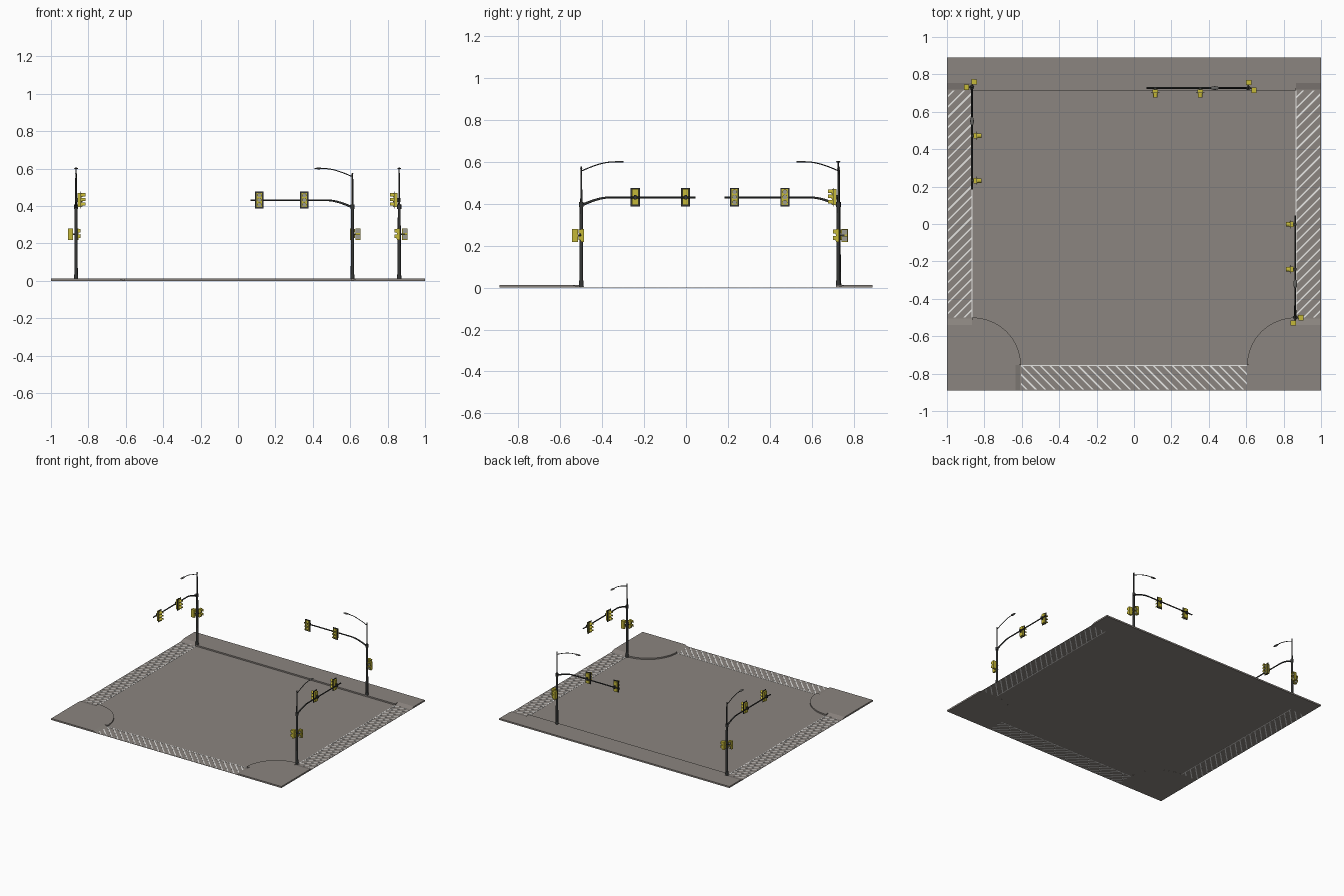
import bpy, bmesh, math
from mathutils import Matrix, Vector

if "Cube" in bpy.data.objects:
    bpy.data.objects.remove(bpy.data.objects["Cube"])


def mat(name, r, g, b):
    m = bpy.data.materials.new(name)
    m.diffuse_color = (r, g, b, 1)
    m.use_nodes = True
    m.node_tree.nodes["Principled BSDF"].inputs["Base Color"].default_value = m.diffuse_color
    return m


PAVE = mat("warm_grey_paving", 0.26, 0.235, 0.215)
WHITE = mat("road_paint_white", 0.80, 0.80, 0.78)
DARK = mat("dark_metal", 0.035, 0.037, 0.036)
YELLOW = mat("signal_yellow", 0.56, 0.48, 0.04)
GREY = mat("lamp_grey", 0.13, 0.13, 0.125)
LENS = mat("lens_grey", 0.33, 0.33, 0.28)


def to_mesh(bm, name, material):
    bmesh.ops.recalc_face_normals(bm, faces=bm.faces)
    me = bpy.data.meshes.new(name)
    bm.to_mesh(me)
    bm.free()
    me.materials.append(material)
    return me


def place(name, me, matrix=Matrix()):
    ob = bpy.data.objects.new(name, me)
    ob.matrix_world = matrix
    bpy.context.collection.objects.link(ob)
    return ob


def add_box(bm, x0, x1, y0, y1, z0, z1):
    m = Matrix.Translation(((x0 + x1) / 2, (y0 + y1) / 2, (z0 + z1) / 2))
    bmesh.ops.create_cube(bm, size=1, matrix=m @ Matrix.Diagonal((x1 - x0, y1 - y0, z1 - z0, 1)))


def add_prism(bm, pts, vec):
    f = bm.faces.new([bm.verts.new(p) for p in pts])
    ext = bmesh.ops.extrude_face_region(bm, geom=[f], use_keep_orig=True)["geom"]
    bmesh.ops.translate(bm, vec=vec, verts=[v for v in ext if isinstance(v, bmesh.types.BMVert)])


def box(name, material, *dims):
    bm = bmesh.new()
    add_box(bm, *dims)
    return to_mesh(bm, name, material)


def tube(name, pts, radii, material, sides=10):
    """Round bar through pts lying in the local XZ plane."""
    bm = bmesh.new()
    pts = [Vector(p) for p in pts]
    rings = []
    for i, p in enumerate(pts):
        t = (pts[min(i + 1, len(pts) - 1)] - pts[max(i - 1, 0)]).normalized()
        n = Vector((0, 1, 0)).cross(t)
        rings.append([bm.verts.new(p + radii[i] * (n * math.cos(a) + Vector((0, math.sin(a), 0))))
                      for a in [2 * math.pi * k / sides for k in range(sides)]])
    for a, b in zip(rings, rings[1:]):
        for k in range(sides):
            j = (k + 1) % sides
            f = bm.faces.new((a[k], a[j], b[j], b[k]))
            f.smooth = True
    bm.faces.new(rings[0])
    bm.faces.new(rings[-1])
    return to_mesh(bm, name, material)


# ---------- ground ----------
X, Y, H = 1.0, 0.89, 0.012
CX, CY, FX, FY, BY = 0.865, -0.50, 0.605, -0.755, 0.715   # road edges
RAMP = 0.04

place("road", box("road", PAVE, -X, X, -Y, Y, 0.0004, 0.0014))

# back sidewalk with kerb
bm = bmesh.new()
add_prism(bm, [(-X, Y, 0), (-X, BY + RAMP, 0), (-CX, BY + RAMP, 0), (-CX, BY, 0),
               (CX, BY, 0), (CX, BY + RAMP, 0), (X, BY + RAMP, 0), (X, Y, 0)], (0, 0, H))
place("back_sidewalk", to_mesh(bm, "back_sidewalk", PAVE))

for s, side in ((-1, "left"), (1, "right")):
    # rounded front corner
    arc = [(s * (CX - (CX - FX) * math.cos(a)), FY + (CY - FY) * math.sin(a), 0)
           for a in [math.pi / 2 * k / 16 for k in range(17)]]
    pts = [(s * X, -Y, 0), (s * (FX + RAMP * .7), -Y, 0), (s * (FX + RAMP * .7), FY, 0)] + arc
    pts += [(s * CX, CY - RAMP, 0), (s * X, CY - RAMP, 0)]
    bm = bmesh.new()
    add_prism(bm, pts, (0, 0, H))
    place(side + "_corner_sidewalk", to_mesh(bm, side + "_corner_sidewalk", PAVE))
    # kerb ramps
    bm = bmesh.new()
    for y0, y1 in ((BY, BY + RAMP), (CY, CY - RAMP)):
        add_prism(bm, [(s * CX, y0, 0), (s * CX, y1, 0), (s * CX, y1, H)], (s * (X - CX), 0, 0))
    x0, x1 = s * FX, s * (FX + RAMP * .7)
    add_prism(bm, [(x0, -Y, 0), (x1, -Y, 0), (x1, -Y, H)], (0, FY + Y, 0))
    place(side + "_kerb_ramps", to_mesh(bm, side + "_kerb_ramps", PAVE))


# ---------- crosswalks: diagonal hatching clipped to a rectangle ----------
def crosswalk(name, length, width, n, matrix, slope):
    bm = bmesh.new()
    step, w, z = length / n, 0.011, 0.0
    for k in range(-3, n + 3):
        u = (k + 0.5) * step
        add_prism(bm, [(u, 0, z), (u + w, 0, z), (u + w + slope * width, width, z),
                       (u + slope * width, width, z)], (0, 0, 0.0026))
    for x, d in ((0, -1), (length, 1)):
        bmesh.ops.bisect_plane(bm, geom=bm.verts[:] + bm.edges[:] + bm.faces[:],
                               plane_co=(x, 0, 0), plane_no=(d, 0, 0), clear_outer=True)
    add_box(bm, 0, length, width, width + 0.006, 0, 0.0026)   # edge line
    place(name, to_mesh(bm, name, WHITE), matrix)


T, RZ = Matrix.Translation, lambda d: Matrix.Rotation(math.radians(d), 4, 'Z')
SIDE, W = BY - CY, 0.125
crosswalk("left_crosswalk", SIDE, W, 22, T((-0.995, BY, 0)) @ RZ(-90), -1)
crosswalk("right_crosswalk", SIDE, W, 22, T((0.995, CY, 0)) @ RZ(90), -1)
crosswalk("front_crosswalk", 2 * FX, W, 24, T((-FX, -0.885, 0)), -1)

# ---------- signal pole parts: arm along +X, signals face +Y ----------
parts = []


def part(name, me, loc=(0, 0, 0), turn=0):
    parts.append((name, me, T(loc) @ RZ(turn)))


part("pole", tube("pole", [(0, 0, 0.002), (0, 0, 0.24), (0, 0, 0.40), (0, 0, 0.41), (0, 0, 0.575)],
                  [0.0095, 0.0085, 0.0075, 0.005, 0.004], DARK, 12))
part("pole_base", tube("pole_base", [(0, 0, 0.002), (0, 0, 0.035)], [0.012, 0.0105], DARK, 12))
part("arm_collar", tube("arm_collar", [(0, 0, 0.385), (0, 0, 0.408)], [0.011, 0.011], DARK, 12))


def rise(x0, z0, x1, z1, n=8):
    return [(x0 + (x1 - x0) * k / n, 0, z0 + (z1 - z0) * math.sin(math.pi / 2 * k / n)) for k in range(n + 1)]


arm = rise(0, 0.393, 0.14, 0.431) + [(0.545, 0, 0.431)]
part("signal_arm", tube("signal_arm", arm, [0.0062 - 0.0002 * k for k in range(len(arm))], DARK))
lamp_arm = rise(0, 0.557, 0.16, 0.601)
part("lamp_arm", tube("lamp_arm", lamp_arm, [0.0026] * len(lamp_arm), DARK, 8))

# pole-top cap and flattened lamp head
part("pole_cap", tube("pole_cap", [(0, 0, 0.57), (0, 0, 0.578)], [0.005, 0.003], DARK, 8))
bm = bmesh.new()
bmesh.ops.create_uvsphere(bm, u_segments=12, v_segments=8, radius=1,
                          matrix=T((0.18, 0, 0.601)) @ Matrix.Diagonal((0.025, 0.010, 0.0045, 1)))
for f in bm.faces:
    f.smooth = True
part("lamp_head", to_mesh(bm, "lamp_head", GREY))


def visor(bm, z, r, y0, y1):
    """Hood wrapping the top and sides of a lens."""
    angs = [math.radians(-25 + 230 * k / 10) for k in range(11)]
    pts = [(r * math.cos(a), y0, z + r * math.sin(a)) for a in angs]
    q = r - 0.0015
    pts += [(q * math.cos(a), y0, z + q * math.sin(a)) for a in reversed(angs)]
    add_prism(bm, pts, (0, y1 - y0, 0))


# three-light signal head
bm = bmesh.new()
add_box(bm, -0.015, 0.015, 0.009, 0.030, -0.038, 0.038)
for z in (-0.025, 0, 0.025):
    visor(bm, z, 0.0118, 0.029, 0.050)
housing = to_mesh(bm, "signal_housing", YELLOW)
bm = bmesh.new()
for z in (-0.025, 0, 0.025):
    bmesh.ops.create_cone(bm, cap_ends=True, segments=14, radius1=0.0098, radius2=0.0098, depth=0.004,
                          matrix=T((0, 0.0315, z)) @ Matrix.Rotation(math.pi / 2, 4, 'X'))
lenses = to_mesh(bm, "signal_lenses", LENS)
backplate = box("signal_backplate", DARK, -0.022, 0.022, 0.022, 0.025, -0.045, 0.045)
bracket = box("signal_bracket", DARK, -0.006, 0.006, -0.006, 0.011, -0.01, 0.01)
for tag, x in (("inner", 0.258), ("outer", 0.498)):
    for nm, me in (("housing", housing), ("lenses", lenses), ("backplate", backplate), ("bracket", bracket)):
        part(f"{tag}_signal_{nm}", me, (x, 0, 0.432))

# small two-window pedestrian heads on the pole
bm = bmesh.new()
add_box(bm, -0.014, 0.014, -0.010, 0.006, -0.031, 0.031)
for z in (-0.028, 0.003):
    add_box(bm, -0.0135, 0.0135, 0.006, 0.020, z + 0.023, z + 0.025)
    for x in (-0.0135, 0.012):
        add_box(bm, x, x + 0.0015, 0.006, 0.018, z + 0.006, z + 0.024)
ped = to_mesh(bm, "walk_signal", YELLOW)
bm = bmesh.new()
for z in (-0.026, 0.005):
    add_box(bm, -0.011, 0.011, 0.006, 0.008, z, z + 0.021)
ped_face = to_mesh(bm, "walk_signal_face", LENS)
for tag, loc, turn in (("side", (0.004, -0.030, 0.25), 90), ("rear", (-0.030, 0.006, 0.25), 0)):
    part(tag + "_walk_signal", ped, loc, turn)
    part(tag + "_walk_signal_face", ped_face, loc, turn)
    # short bracket back to the pole
    dims = (-0.004, 0.004, -0.030, 0, -0.004, 0.004) if tag == "side" else (-0.030, 0, -0.004, 0.004, -0.004, 0.004)
    part(tag + "_walk_bracket", box("walk_bracket", DARK, *dims), (0, 0, 0.25))

# ---------- three poles ----------
for tag, loc, turn in (("back_left", (-0.866, 0.73, 0), -90), ("back_right", (0.612, 0.727, 0), 180),
                       ("front_right", (0.862, -0.50, 0), 90)):
    for name, me, m in parts:
        place(f"{tag}_{name}", me, T(loc) @ RZ(turn) @ m)
